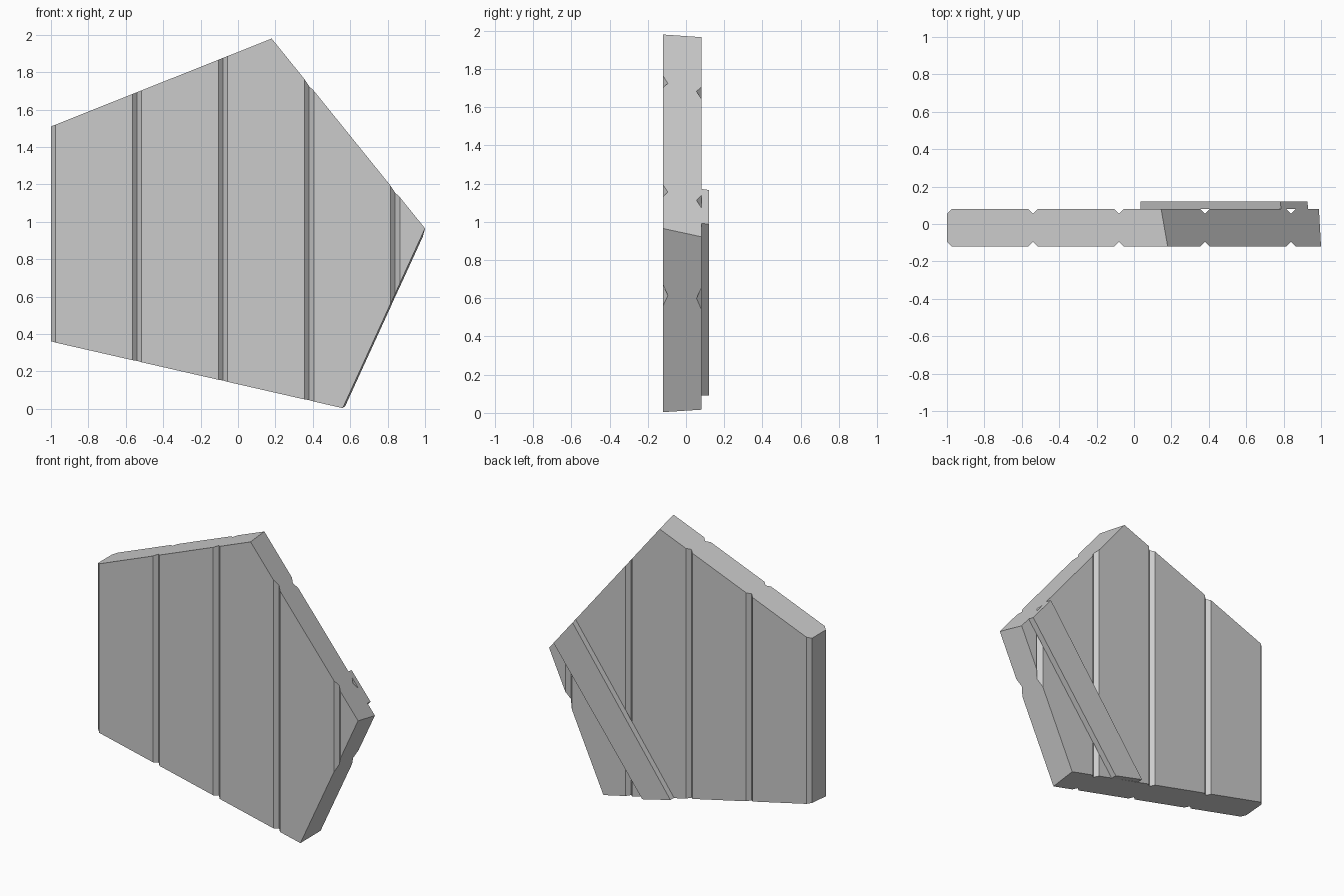
import bpy, bmesh
from mathutils import Vector

cube = bpy.data.objects.get("Cube")
if cube:
    bpy.data.objects.remove(cube)

FRONT, BACK, TOP = -0.12, 0.08, 0.12
BEVEL = 0.025

grey = bpy.data.materials.new("plain_grey")
grey.use_nodes = True
colour = (0.6, 0.6, 0.6, 1)
grey.diffuse_color = colour
grey.node_tree.nodes["Principled BSDF"].inputs["Base Color"].default_value = colour


def extruded(points, direction):
    """Closed prism from a planar outline."""
    bm = bmesh.new()
    face = bm.faces.new([bm.verts.new(p) for p in points])
    new = bmesh.ops.extrude_face_region(bm, geom=[face])["geom"]
    moved = [v for v in new if isinstance(v, bmesh.types.BMVert)]
    bmesh.ops.translate(bm, verts=moved, vec=direction)
    return bm


def cut(bm, a, b, c):
    """Slice by the plane through a, b, c; keep the side holding the middle."""
    a, b, c = Vector(a), Vector(b), Vector(c)
    normal = (b - a).cross(c - a).normalized()
    if normal.dot(Vector((0, 0, 1)) - a) > 0:
        normal = -normal
    result = bmesh.ops.bisect_plane(
        bm, geom=bm.verts[:] + bm.edges[:] + bm.faces[:],
        plane_co=a, plane_no=normal, clear_outer=True)
    rim = [e for e in result["geom_cut"] if isinstance(e, bmesh.types.BMEdge)]
    bmesh.ops.edgeloop_fill(bm, edges=rim)


def finish(bm, name):
    bmesh.ops.recalc_face_normals(bm, faces=bm.faces)
    mesh = bpy.data.meshes.new(name)
    bm.to_mesh(mesh)
    bm.free()
    mesh.materials.append(grey)
    bpy.context.collection.objects.link(bpy.data.objects.new(name, mesh))


# Broken edges, each a plane through three points
peak, tip, foot = (0.18, FRONT, 1.98), (1.0, FRONT, 0.965), (0.56, FRONT, 0.004)
upper_right = (peak, tip, (0.145, BACK, 1.966))
edges = [
    ((-1, FRONT, 1.51), peak, (-1, BACK, 1.51)),
    upper_right,
    (tip, foot, (0.99, BACK, 0.925)),
    ((-1, FRONT, 0.36), foot, (-1, BACK, 0.376)),
]

# Boarded panel: grooved cross-section, trimmed to the broken outline
front_line = [(-1, FRONT + BEVEL), (-1 + BEVEL, FRONT)]
for i in range(4):
    x = -0.54 + 0.46 * i
    front_line += [(x - BEVEL, FRONT), (x, FRONT + BEVEL), (x + BEVEL, FRONT)]
front_line.append((1.2, FRONT))
back_line = [(x, FRONT + BACK - y) for x, y in reversed(front_line)]
panel = extruded([(x, y, -0.5) for x, y in front_line + back_line], (0, 0, 3))
for plane in edges:
    cut(panel, *plane)
finish(panel, "boarded_panel")

# Diagonal brace across the back, broken along the same upper edge
outline = [(0.035, 0.142), (0.25, 0.09), (1.005, 1.09), (0.86, 1.273)]
brace = extruded([(x, BACK, z) for x, z in outline], (0, TOP - BACK, 0))
cut(brace, *upper_right)
finish(brace, "diagonal_brace")
